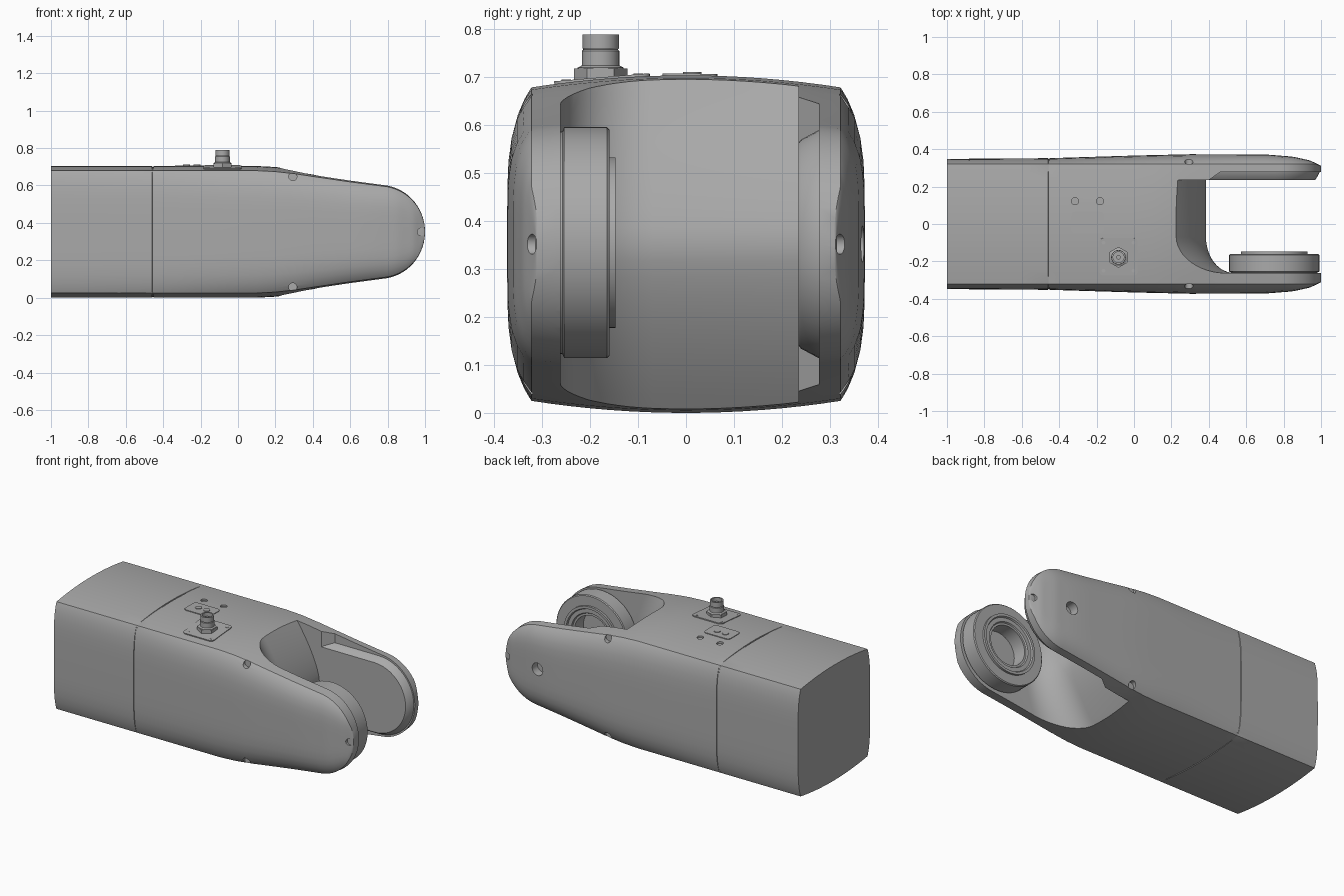
import bpy, bmesh, math
from mathutils import Matrix, Vector

cube = bpy.data.objects.get("Cube")
if cube:
    bpy.data.objects.remove(cube, do_unlink=True)

grey = bpy.data.materials.new("satin grey")
grey.use_nodes = True
grey.diffuse_color = (0.4, 0.4, 0.4, 1)
grey.node_tree.nodes["Principled BSDF"].inputs["Base Color"].default_value = (0.4, 0.4, 0.4, 1)

MID = 0.352          # height of the centre line
PIVOT = 0.755        # x of the wrist axis


def finish(name, bm):
    bmesh.ops.recalc_face_normals(bm, faces=bm.faces)
    mesh = bpy.data.meshes.new(name)
    bm.to_mesh(mesh)
    bm.free()
    mesh.materials.append(grey)
    obj = bpy.data.objects.new(name, mesh)
    bpy.context.collection.objects.link(obj)
    return obj


def smooth(obj, angle=28):
    bpy.ops.object.select_all(action='DESELECT')
    obj.select_set(True)
    bpy.context.view_layer.objects.active = obj
    bpy.ops.object.shade_smooth_by_angle(angle=math.radians(angle))
    return obj


def loft(name, rings):
    """Skin closed rings of equal length and cap both ends."""
    bm = bmesh.new()
    loops = [[bm.verts.new(p) for p in ring] for ring in rings]
    n = len(loops[0])
    for a, b in zip(loops, loops[1:]):
        for i in range(n):
            j = (i + 1) % n
            bm.faces.new((a[i], a[j], b[j], b[i]))
    bm.faces.new(loops[0])
    bm.faces.new(loops[-1])
    return finish(name, bm)


def box(name, centre, size):
    bm = bmesh.new()
    bmesh.ops.create_cube(bm, size=1, matrix=Matrix.Translation(centre) @ Matrix.Diagonal((*size, 1)))
    return finish(name, bm)


def cylinder(name, centre, radius, depth, axis='Z', sides=32):
    bm = bmesh.new()
    turn = Matrix.Rotation(math.pi / 2, 4, 'X') if axis == 'Y' else Matrix()
    bmesh.ops.create_cone(bm, cap_ends=True, segments=sides, radius1=radius, radius2=radius,
                          depth=depth, matrix=Matrix.Translation(centre) @ turn)
    return finish(name, bm)


def lathe(name, profile, matrix, sides=64):
    """Spin (radius, height) points round the local z axis."""
    bm = bmesh.new()
    verts = [bm.verts.new((r, 0, h)) for r, h in profile]
    edges = [bm.edges.new(pair) for pair in zip(verts, verts[1:])]
    bmesh.ops.spin(bm, geom=verts + edges, cent=(0, 0, 0), axis=(0, 0, 1),
                   angle=math.tau, steps=sides, use_duplicate=False)
    bmesh.ops.remove_doubles(bm, verts=bm.verts, dist=0.0002)
    bmesh.ops.transform(bm, matrix=matrix, verts=bm.verts)
    return finish(name, bm)


def cut(target, cutter):
    mod = target.modifiers.new("cut", 'BOOLEAN')
    mod.operation = 'DIFFERENCE'
    mod.solver = 'EXACT'
    mod.object = cutter
    bpy.context.view_layer.objects.active = target
    bpy.ops.object.modifier_apply(modifier=mod.name)
    bpy.data.objects.remove(cutter, do_unlink=True)


def interp(table, x):
    for (x0, v0), (x1, v1) in zip(table, table[1:]):
        if x <= x1:
            s = max(0, (x - x0) / (x1 - x0))
            return v0 + (v1 - v0) * s
    return table[-1][1]


# Body shell: barrel-sided sections along x
WIDTH = [(-1, .348), (-.45, .352), (0, .366), (.3, .373), (.7, .372), (.85, .36), (.94, .34), (1, .312)]
HEIGHT = [(-1, .327), (.1, .327), (.2, .322), (.3, .311), (.4, .296), (.6, .267), (.776, .244)]


def section(x, h, inset=0):
    w = interp(WIDTH, x) - inset
    edge = min(.322, w - .004)
    crown = .025 * h / .327 - inset
    ring = []
    for k in range(16):
        y = edge * (1 - k / 8)
        ring.append((y, h + crown * (1 - (y / edge) ** 2)))
    for k in range(16):
        t = math.sin(math.pi / 2 * (1 - k / 8))
        ring.append((-edge - (w - edge) * (1 - abs(t) ** 5), h * t))
    ring += [(-y, -z) for y, z in ring]
    return [(x, y, MID + z) for y, z in ring]


SEAM = -.455
rings = [section(x, .327) for x in (-1, -.8, -.6, SEAM - .004)]
rings += [section(x, .327, .004) for x in (SEAM - .003, SEAM + .003)]
rings.append(section(SEAM + .004, .327))
rings += [section(-.4 + .1 * k, interp(HEIGHT, -.4 + .1 * k)) for k in range(12)]
for k in range(17):
    a = math.radians(85 - 5.15 * k)
    rings.append(section(PIVOT + .245 * math.cos(a), .245 * math.sin(a)))
body = loft("forearm_body", rings)

# Fork opening with a rounded nose and a swept corner on the right arm
slot = []
for k in range(25):
    z = -.42 + .035 * k
    lean = min(1, abs(z) / .35)
    nose = .385 - .165 * lean ** 1.5
    rx = .15 + .09 * lean
    ring = [(1.2, .277), (.46, .277), (.4, .235), (nose, .235)]
    for q in range(13):
        a = math.pi / 2 * q / 12
        ring.append((nose + rx * (1 - math.cos(a)), -.07 - .192 * math.sin(a)))
    ring.append((1.2, -.262))
    slot.append([(x, y, MID + z) for x, y in ring])
cut(body, loft("slot_cutter", slot))

# Screw notches along the panel edges
for side in (-1, 1):
    for end in (-1, 1):
        z = MID + end * .327
        cut(body, cylinder("notch", (.293, side * .365, MID + end * .296), .022, .09, 'Y', 24))
        wide = .09 if side > 0 else .045
        cut(body, box("notch", (-.455 + .01 * (side < 0), side * .347, z), (wide, .03, .04)))
        if side > 0:
            cut(body, box("notch", (-1, .35, z), (.08, .03, .04)))
    cut(body, cylinder("notch", (.98, side * .355, MID), .021, .08, 'Y', 24))

# Blind hole in the outer face of the left arm
cut(body, cylinder("hole", (.745, .36, MID), .038, .09, 'Y'))


def crown_height(y):
    return MID + .327 + .025 * (1 - (y / .322) ** 2)


# Screw holes in the top
for x, y in ((-.315, .122), (-.182, .122)):
    cut(body, cylinder("hole", (x, y, crown_height(y)), .019, .02, sides=24))
smooth(body)

# Raised bearing pad on the inside of the left arm
pad = []
for y, r in ((.30, .243), (.277, .238), (.24, .218), (.235, .212)):
    ring = []
    for k in range(25):
        a = math.pi * (k / 24 - .5)
        ring.append((PIVOT + r * math.cos(a), y, MID + r * math.sin(a)))
    ring += [(.38, y, MID + r), (.38, y, MID - r)]
    pad.append(ring)
smooth(loft("left_arm_pad", pad))

# Bearing housing on the right arm, opening inward
facing_in = Matrix.Translation((PIVOT - .005, -.27, MID + .003)) @ Matrix.Rotation(-math.pi / 2, 4, 'X')
smooth(lathe("bearing_housing", [
    (0, 0), (.232, 0), (.232, .012), (.241, .016), (.241, .105), (.236, .11), (.178, .11), (.178, .123),
    (.163, .123), (.158, .114), (.135, .114), (.13, .106), (.118, .106), (.118, .02), (0, .02)], facing_in))


def plate(name, x, y, sx, sy):
    """Thin rounded plate lying on the crowned top."""
    bm = bmesh.new()
    bmesh.ops.create_cube(bm, size=1, matrix=Matrix.Diagonal((sx, sy, .009, 1)))
    uprights = [e for e in bm.edges if abs((e.verts[0].co - e.verts[1].co).z) > .005]
    bmesh.ops.bevel(bm, geom=uprights, offset=.022, segments=5, affect='EDGES', profile=.5)
    tilt = math.atan(-.05 * y / .322 ** 2)
    bmesh.ops.transform(bm, verts=bm.verts, matrix=Matrix.Translation((x, y, crown_height(y) - .001))
                        @ Matrix.Rotation(tilt, 4, 'X'))
    return smooth(finish(name, bm))


# Top plates with screws
plate("connector_plate", -.083, -.175, .205, .2)
plate("cover_plate", -.248, .008, .175, .115)
for x in (-.275, -.22):
    smooth(cylinder("cover_screw", (x, .013, crown_height(.013) + .002), .019, .01, sides=24))
for sx in (-1, 1):
    for sy in (-1, 1):
        y = -.175 + sy * .075
        smooth(cylinder("plate_screw", (-.083 + sx * .08, y, crown_height(y) + .001), .01, .01, sides=16))

# Cable connector: hex nut and stepped hollow plug
smooth(cylinder("connector_nut", (-.083, -.178, .703), .056, .03, sides=6))
smooth(lathe("cable_connector", [
    (0, .69), (.048, .69), (.048, .72), (.039, .725), (.039, .755), (.036, .758), (.038, .761),
    (.038, .789), (.029, .789), (.029, .755), (.012, .755), (.012, .775), (0, .775)],
    Matrix.Translation((-.083, -.178, 0)), 32))
